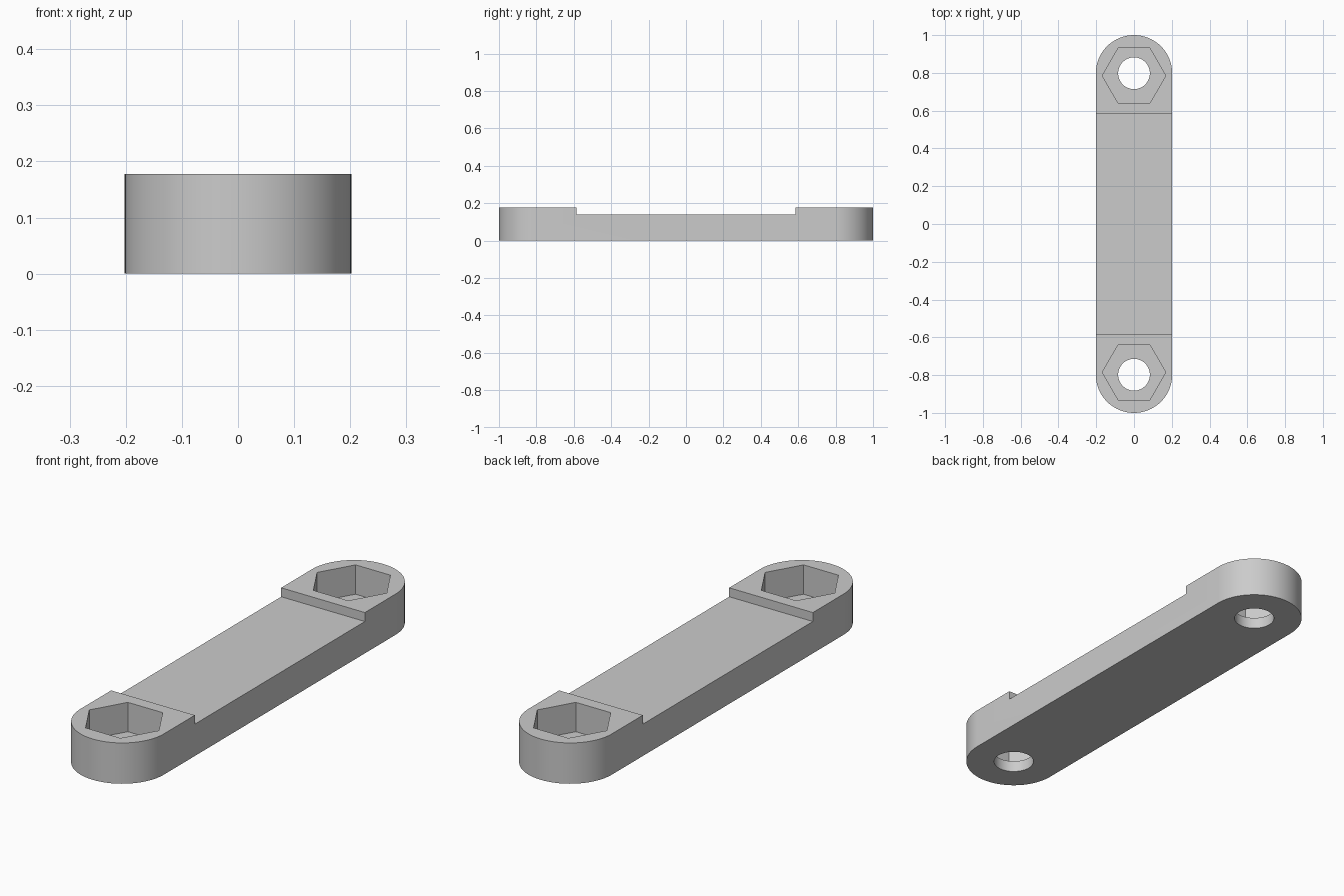
import bpy
import bmesh
from math import cos, sin, pi

default = bpy.data.objects.get("Cube")
if default:
    bpy.data.objects.remove(default, do_unlink=True)

RADIUS = 0.202         # half width and end rounding
HOLE_Y = 1 - RADIUS    # bolt hole centre
HEX_Y = 0.785          # nut pocket centre
STEP_Y = 0.586         # inner edge of raised ends
TOP, MIDDLE, FLOOR = 0.178, 0.139, 0.05

grey = bpy.data.materials.new("plain grey")
grey.use_nodes = True
colour = (0.6, 0.6, 0.6, 1)
grey.diffuse_color = colour
grey.node_tree.nodes["Principled BSDF"].inputs["Base Color"].default_value = colour


def prism(name, outline, low, high):
    """Extrude a flat outline between two heights."""
    mesh = bpy.data.meshes.new(name)
    bm = bmesh.new()
    face = bm.faces.new([bm.verts.new((x, y, low)) for x, y in outline])
    top = bmesh.ops.extrude_face_region(bm, geom=[face])["geom"]
    verts = [v for v in top if isinstance(v, bmesh.types.BMVert)]
    bmesh.ops.translate(bm, vec=(0, 0, high - low), verts=verts)
    bmesh.ops.recalc_face_normals(bm, faces=bm.faces)
    bm.to_mesh(mesh)
    bm.free()
    mesh.materials.append(grey)
    obj = bpy.data.objects.new(name, mesh)
    bpy.context.collection.objects.link(obj)
    return obj


def arc(y, radius, start, sweep, steps):
    angles = [start + sweep * i / steps for i in range(steps + 1)]
    return [(radius * cos(a), y + radius * sin(a)) for a in angles]


def ring(y, radius, sides):
    return arc(y, radius, 0, 2 * pi, sides)[:-1]


# Link bar with rounded ends
bar = prism("link_bar", arc(HOLE_Y, RADIUS, 0, pi, 48)
            + arc(-HOLE_Y, RADIUS, pi, pi, 48), 0, TOP)

# Recess between the raised ends, nut pockets and bolt holes
cutters = [prism("middle_recess", [(-1, -STEP_Y), (1, -STEP_Y),
                                   (1, STEP_Y), (-1, STEP_Y)], MIDDLE, 1)]
for side in (-1, 1):
    cutters.append(prism("nut_pocket", ring(side * HEX_Y, 0.168, 6), FLOOR, 1))
    cutters.append(prism("bolt_hole", ring(side * HOLE_Y, 0.084, 64), -1, 0.12))

bpy.ops.object.select_all(action="DESELECT")
bar.select_set(True)
bpy.context.view_layer.objects.active = bar
for cutter in cutters:
    cut = bar.modifiers.new(cutter.name, "BOOLEAN")
    cut.operation = "DIFFERENCE"
    cut.solver = "EXACT"
    cut.object = cutter
    bpy.ops.object.modifier_apply(modifier=cut.name)
for cutter in cutters:
    bpy.data.objects.remove(cutter, do_unlink=True)

bpy.ops.object.shade_smooth_by_angle(angle=pi / 6)
